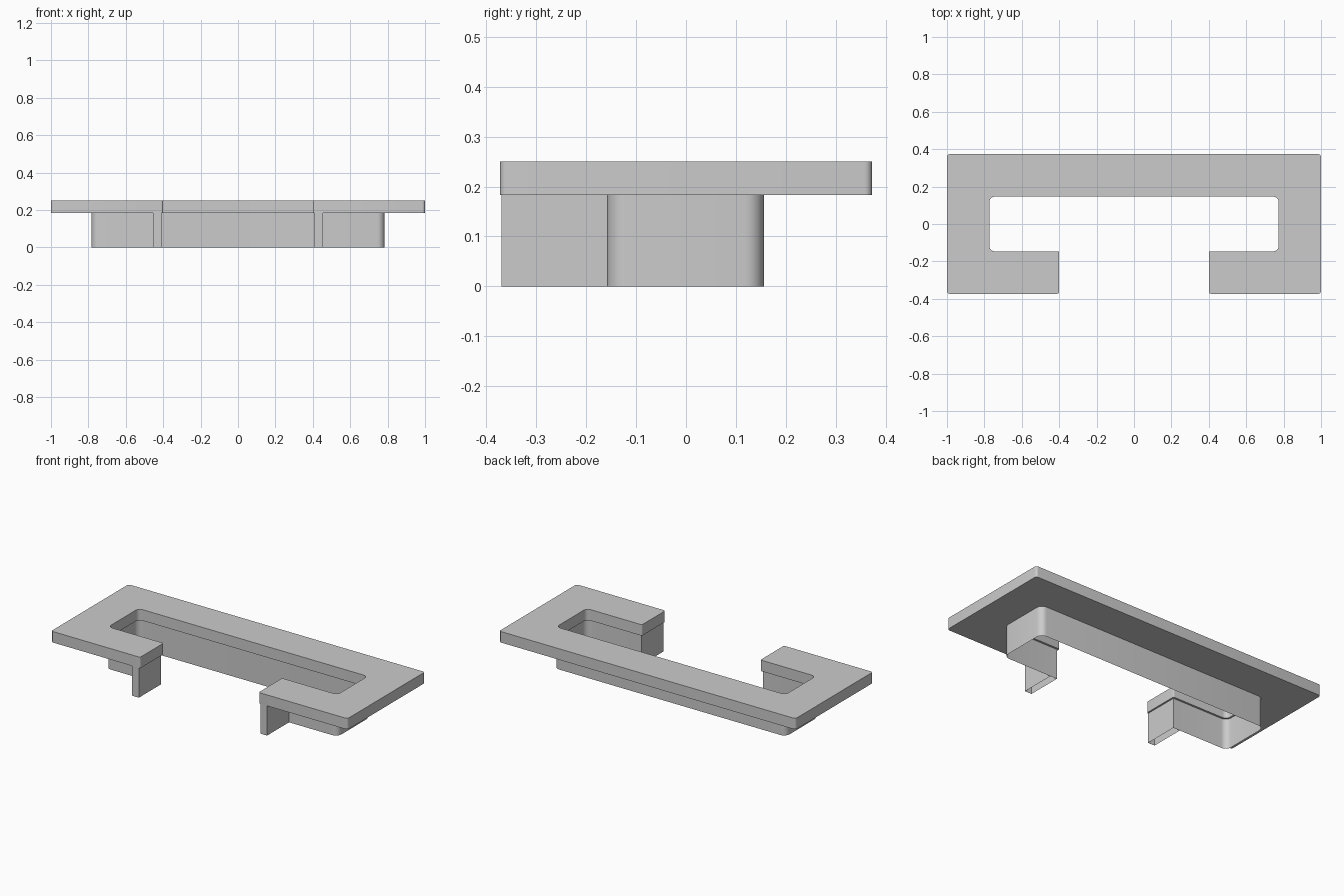
import bpy, bmesh, math
from mathutils import Vector

if "Cube" in bpy.data.objects:
    bpy.data.objects.remove(bpy.data.objects["Cube"])

grey = bpy.data.materials.new("light grey")
grey.diffuse_color = (0.6, 0.6, 0.6, 1)
grey.use_nodes = True
grey.node_tree.nodes["Principled BSDF"].inputs["Base Color"].default_value = grey.diffuse_color


def rounded(points, closed, steps=6):
    """Round each corner of a path of (x, y, radius) points."""
    out, n = [], len(points)
    for i, (x, y, r) in enumerate(points):
        p = Vector((x, y))
        if r == 0 or (not closed and i in (0, n - 1)):
            out.append(p)
            continue
        a = (Vector(points[i - 1][:2]) - p).normalized()
        b = (Vector(points[(i + 1) % n][:2]) - p).normalized()
        centre = p + (a + b) * r
        for k in range(steps + 1):
            t = math.pi / 2 * k / steps
            out.append(centre - b * r * math.cos(t) - a * r * math.sin(t))
    return out


def extrude(name, path, z0, z1, closed, caps):
    """Raise a path into walls, with optional caps."""
    bm = bmesh.new()
    low = [bm.verts.new((p.x, p.y, z0)) for p in path]
    high = [bm.verts.new((p.x, p.y, z1)) for p in path]
    n = len(path)
    for i in range(n if closed else n - 1):
        j = (i + 1) % n
        bm.faces.new((low[i], low[j], high[j], high[i]))
    if caps:
        bm.faces.new(low[::-1])
        bm.faces.new(high)
    mesh = bpy.data.meshes.new(name)
    bm.to_mesh(mesh)
    bm.free()
    obj = bpy.data.objects.new(name, mesh)
    bpy.context.collection.objects.link(obj)
    mesh.materials.append(grey)
    bpy.ops.object.select_all(action='DESELECT')
    obj.select_set(True)
    bpy.context.view_layer.objects.active = obj
    bpy.ops.object.shade_smooth_by_angle(angle=math.radians(30))
    return obj


def mirrored(half):
    """Complete a right-hand half path with its left-hand reflection."""
    return half + [(-x, y, r) for x, y, r in reversed(half)]


TOP, UNDER = 0.25, 0.183

# C-shaped top plate, anticlockwise from the right inner tip
plate = mirrored([(0.4, -0.146, 0.008), (0.4, -0.373, 0.012),
                  (1.0, -0.373, 0.015), (1.0, 0.373, 0.015)])
opening = [(-0.773, -0.146, 0.028), (-0.773, 0.146, 0.028),
           (0.773, 0.146, 0.028), (0.773, -0.146, 0.028)]
extrude("top_plate", rounded(plate + opening, True), UNDER, TOP, True, True)

# Thin skirt hanging around the opening
skirt = mirrored([(0.41, -0.158, 0), (0.783, -0.158, 0.038), (0.783, 0.156, 0.038)])
extrude("skirt", rounded(skirt, False), 0, UNDER, False, False)

# Hollow flanges running forward from the skirt ends
for side, s in (("right", 1), ("left", -1)):
    channel = [(0.41 * s, -0.158, 0), (0.41 * s, -0.37, 0),
               (0.455 * s, -0.37, 0), (0.455 * s, -0.158, 0)]
    if s < 0:
        channel.reverse()
    extrude(side + "_flange", rounded(channel, False), 0, UNDER, False, False)
